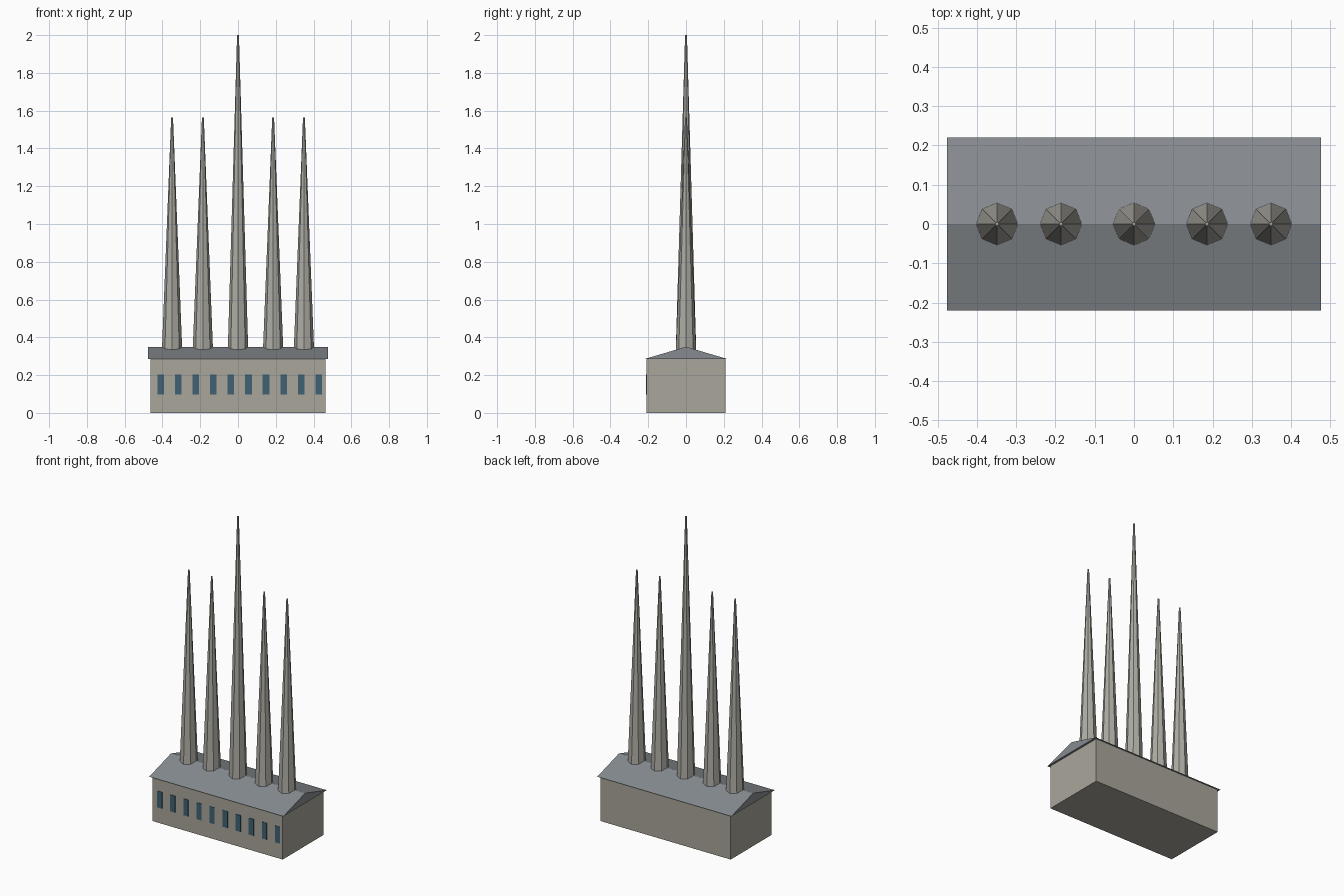
import bpy
import math

if "Cube" in bpy.data.objects:
    bpy.data.objects.remove(bpy.data.objects["Cube"])


def material(name, rgb):
    m = bpy.data.materials.new(name)
    m.diffuse_color = (*rgb, 1)
    m.use_nodes = True
    m.node_tree.nodes["Principled BSDF"].inputs["Base Color"].default_value = m.diffuse_color
    return m


WALL = material("wall_stone", (0.40, 0.38, 0.33))
ROOF = material("roof_slate", (0.24, 0.26, 0.28))
SPIRE = material("spire_stone", (0.42, 0.41, 0.37))
GLASS = material("window_glass", (0.05, 0.12, 0.17))


def box(name, center, size, mat):
    bpy.ops.mesh.primitive_cube_add(size=1, location=center)
    ob = bpy.context.object
    ob.name = name
    ob.scale = size
    bpy.ops.object.transform_apply(location=False, rotation=False, scale=True)
    ob.data.materials.append(mat)
    return ob


# Main hall
WALL_H = 0.285
box("hall", (0, 0, WALL_H / 2), (0.926, 0.416, WALL_H), WALL)

# Low gabled roof: triangular prism running along x
hx, hy, ridge = 0.476, 0.22, 0.35
verts = [(x, y, z) for x in (-hx, hx)
         for y, z in ((-hy, WALL_H), (hy, WALL_H), (0, ridge))]
faces = [(0, 2, 1), (3, 4, 5), (0, 1, 4, 3), (1, 2, 5, 4), (2, 0, 3, 5)]
mesh = bpy.data.meshes.new("roof")
mesh.from_pydata(verts, [], faces)
mesh.materials.append(ROOF)
roof = bpy.data.objects.new("roof", mesh)
bpy.context.collection.objects.link(roof)

# Row of windows on the front wall
for i in range(10):
    box(f"window_{i + 1}", (-0.409 + i * 0.0929, -0.207, 0.151),
        (0.035, 0.008, 0.106), GLASS)

# Eight-sided spires along the ridge, the middle one tallest
BASE = 0.30
for i, (x, top) in enumerate([(-0.349, 1.563), (-0.186, 1.563), (0, 2.0),
                              (0.186, 1.563), (0.349, 1.563)]):
    bpy.ops.mesh.primitive_cone_add(
        vertices=8, radius1=0.055, radius2=0.005, depth=top - BASE,
        location=(x, 0, (top + BASE) / 2))
    spire = bpy.context.object
    spire.name = f"spire_{i + 1}"
    spire.data.materials.append(SPIRE)
